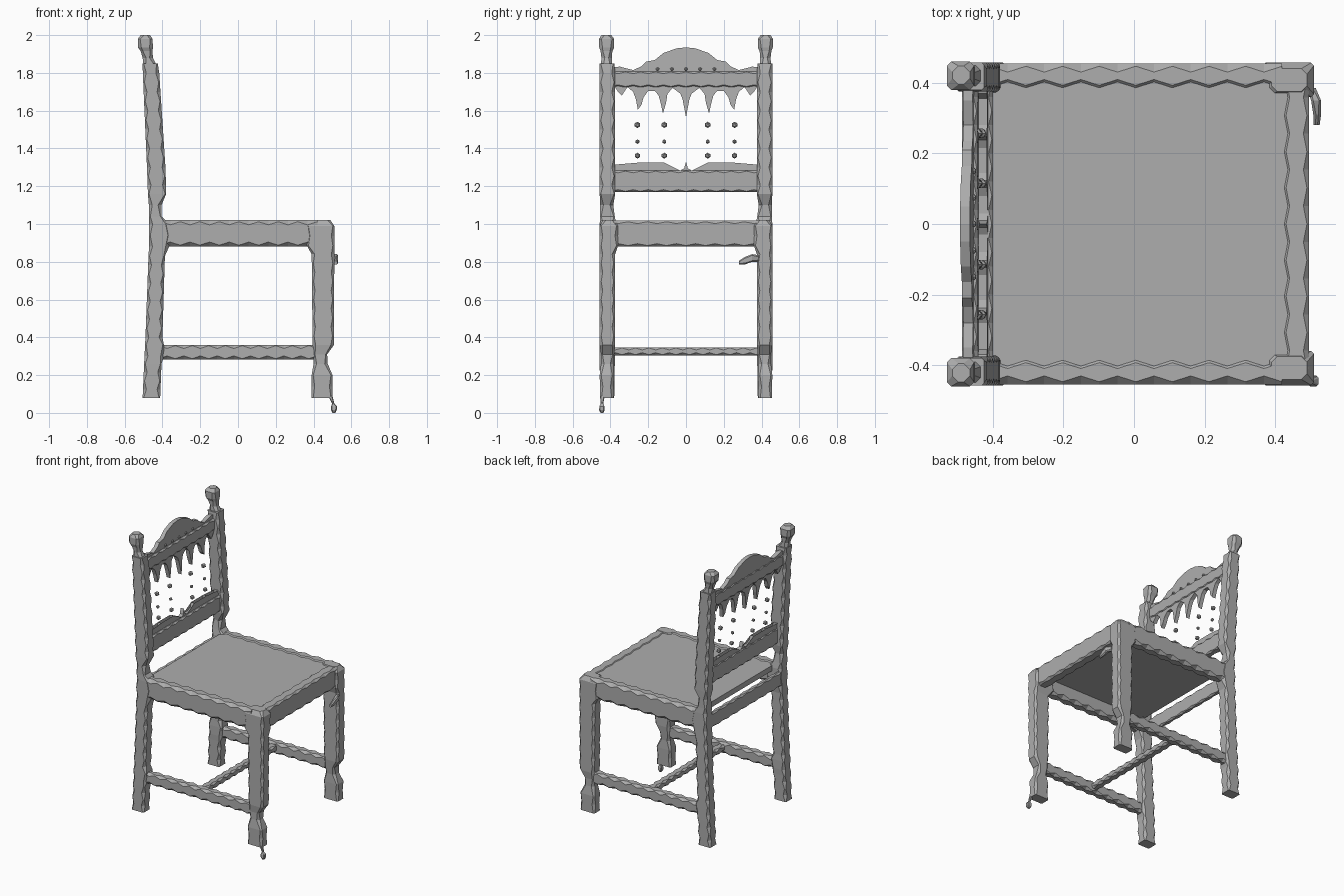
import bpy, bmesh, math

cube = bpy.data.objects.get("Cube")
if cube:
    bpy.data.objects.remove(cube, do_unlink=True)

grey = bpy.data.materials.new("plain grey")
grey.use_nodes = True
COL = (0.42, 0.42, 0.42, 1)
grey.diffuse_color = COL
grey.node_tree.nodes["Principled BSDF"].inputs["Base Color"].default_value = COL


def lean(z):
    """Depth position of the reclined backrest at height z."""
    return -0.422 - 0.08 * (z - 1.22)


def finish(name, bm, mirror=False):
    bmesh.ops.recalc_face_normals(bm, faces=bm.faces)
    me = bpy.data.meshes.new(name)
    bm.to_mesh(me)
    bm.free()
    me.materials.append(grey)
    ob = bpy.data.objects.new(name, me)
    bpy.context.collection.objects.link(ob)
    if mirror:
        mod = ob.modifiers.new("pair", "MIRROR")
        mod.use_axis = (False, True, False)
        mod.use_mirror_merge = False
    return ob


def carved_bar(name, axis, keys, mirror=False, step=0.05, chip=(0.006, 0.02)):
    """Bar along an axis; keys are (t, a0, a1, b0, b1). Chamfers alternate for a chip-carved edge."""
    rows = []
    for k0, k1 in zip(keys, keys[1:]):
        n = max(1, round((k1[0] - k0[0]) / step))
        for i in range(n):
            rows.append([p + (q - p) * i / n for p, q in zip(k0, k1)])
    rows.append(list(keys[-1]))
    order = {"x": lambda t, a, b: (t, a, b), "y": lambda t, a, b: (a, t, b),
             "z": lambda t, a, b: (a, b, t)}[axis]
    bm = bmesh.new()
    rings = []
    for i, (t, a0, a1, b0, b1) in enumerate(rows):
        c = min(chip[i % 2], 0.35 * (a1 - a0), 0.35 * (b1 - b0))
        pts = [(a0 + c, b0), (a1 - c, b0), (a1, b0 + c), (a1, b1 - c),
               (a1 - c, b1), (a0 + c, b1), (a0, b1 - c), (a0, b0 + c)]
        rings.append([bm.verts.new(order(t, a, b)) for a, b in pts])
    for r0, r1 in zip(rings, rings[1:]):
        for j in range(8):
            k = (j + 1) % 8
            bm.faces.new((r0[j], r0[k], r1[k], r1[j]))
    bm.faces.new(rings[0])
    bm.faces.new(rings[-1])
    return finish(name, bm, mirror)


def leaning_plate(name, half, thick):
    """Symmetric outline in y/z, given from bottom centre to top centre, following the recline."""
    outline = half + [(-y, z) for y, z in reversed(half) if y > 0]
    bm = bmesh.new()
    sides = [[bm.verts.new((lean(z) + s * thick / 2, y, z)) for y, z in outline] for s in (-1, 1)]
    for s in sides:
        bm.faces.new(s)
    n = len(outline)
    for i in range(n):
        j = (i + 1) % n
        bm.faces.new((sides[0][i], sides[0][j], sides[1][j], sides[1][i]))
    bmesh.ops.triangulate(bm, faces=[f for f in bm.faces if len(f.verts) > 4])
    return finish(name, bm)


def beads(name, spots):
    """Small faceted beads at (y, z, radius, x offset)."""
    bm = bmesh.new()
    for y, z, r, dx in spots:
        made = bmesh.ops.create_icosphere(bm, subdivisions=1, radius=r)["verts"]
        bmesh.ops.translate(bm, verts=made, vec=(lean(z) + dx, y, z))
    return finish(name, bm)


# Legs
carved_bar("front_legs", "z", [
    (0.08, .39, .50, .385, .455), (0.20, .39, .50, .383, .457), (0.26, .40, .475, .385, .45),
    (0.31, .40, .472, .38, .45), (0.36, .395, .508, .375, .457), (0.84, .39, .51, .375, .457),
    (0.885, .365, .51, .36, .457), (0.99, .365, .51, .36, .457), (1.02, .39, .49, .375, .44)],
    mirror=True, chip=(0.008, 0.016))
carved_bar("back_posts", "z", [
    (0.08, -.505, -.412, .38, .455), (0.26, -.497, -.405, .377, .457), (0.30, -.495, -.392, .375, .457),
    (0.36, -.492, -.392, .375, .457), (0.40, -.49, -.40, .377, .457), (0.83, -.474, -.387, .377, .457),
    (0.88, -.471, -.365, .37, .457), (1.00, -.47, -.365, .37, .457), (1.04, -.47, -.405, .377, .455),
    (1.10, -.472, -.405, .385, .455), (1.16, -.477, -.38, .375, .457), (1.30, -.482, -.384, .375, .457),
    (1.80, -.504, -.417, .375, .457), (1.85, -.505, -.425, .38, .457)],
    mirror=True, chip=(0.006, 0.018))
carved_bar("post_finials", "z", [
    (1.84, -.50, -.43, .39, .45), (1.88, -.505, -.45, .392, .448), (1.915, -.515, -.453, .39, .452),
    (1.935, -.53, -.45, .38, .46), (1.98, -.53, -.453, .38, .46), (2.0, -.515, -.465, .395, .448)],
    mirror=True, chip=(0.012, 0.018))

# Seat and aprons
carved_bar("side_aprons", "x", [(-.41, .385, .455, .88, 1.02), (.42, .385, .455, .88, 1.02)],
           mirror=True, step=0.052, chip=(0.008, 0.027))
carved_bar("front_apron", "y", [(-.41, .425, .496, .88, 1.018), (.41, .425, .496, .88, 1.018)],
           step=0.05, chip=(0.006, 0.016))
carved_bar("back_apron", "y", [(-.40, -.468, -.438, .88, .98), (.40, -.468, -.438, .88, .98)],
           chip=(0.003, 0.014))
carved_bar("seat_panel", "x", [(-.405, -.42, .42, .975, 1.013), (.47, -.42, .42, .975, 1.013)],
           step=1, chip=(0.002, 0.002))

# Stretchers joined in an H
carved_bar("side_stretchers", "x", [(-.42, .39, .445, .283, .36), (.42, .39, .445, .283, .36)],
           mirror=True, step=0.045, chip=(0.004, 0.019))
carved_bar("cross_stretcher", "y", [(-.41, -.025, .025, .305, .347), (.41, -.025, .025, .305, .347)],
           step=0.035, chip=(0.003, 0.014))

# Backrest rails
carved_bar("lower_back_rail", "y", [(-.40, -.445, -.40, 1.17, 1.283), (.40, -.445, -.40, 1.17, 1.283)],
           step=0.04, chip=(0.003, 0.012))
carved_bar("upper_back_rail", "y", [(-.40, -.487, -.443, 1.725, 1.808), (.40, -.487, -.443, 1.725, 1.808)],
           step=0.04, chip=(0.003, 0.012))

# Crest with arched top and pendant tips
leaning_plate("carved_crest", [
    (0, 1.565), (.018, 1.66), (.03, 1.69), (.07, 1.72), (.098, 1.69), (.106, 1.64), (.122, 1.585),
    (.134, 1.64), (.145, 1.68), (.165, 1.705), (.20, 1.705), (.225, 1.67), (.236, 1.63), (.255, 1.605),
    (.265, 1.66), (.28, 1.70), (.31, 1.725), (.34, 1.68), (.36, 1.70), (.39, 1.745), (.39, 1.83),
    (.35, 1.833), (.28, 1.815), (.235, 1.835), (.21, 1.86), (.165, 1.868), (.12, 1.905),
    (.05, 1.93), (0, 1.935)], 0.028)

# Pointed tips standing on the lower rail
tips = [(0, 1.26), (.39, 1.26), (.39, 1.32), (.37, 1.315), (.355, 1.283)]
for y in (.25, .115):
    tips += [(y + .03, 1.283), (y + .008, 1.295), (y, 1.325), (y - .012, 1.295), (y - .035, 1.283)]
leaning_plate("lower_rail_tips", tips + [(.03, 1.283), (.01, 1.295), (0, 1.33)], 0.026)

# Spindle beads and crest studs
beads("spindle_beads", [(s * y, z, r, 0) for s in (-1, 1) for y in (.115, .257)
                        for z, r in ((1.362, .016), (1.436, .012), (1.525, .017))])
beads("crest_studs", [(.075 * i, 1.82, .01, .014) for i in range(-2, 3)])

# Small hanging scraps on the front legs
carved_bar("leg_tab", "y", [(.28, .508, .526, .785, .805), (.31, .508, .53, .785, .825),
                            (.35, .502, .53, .80, .84), (.385, .49, .515, .80, .835)])
carved_bar("foot_drip", "z", [(0, .50, .515, -.452, -.438), (.015, .493, .523, -.46, -.43),
                              (.035, .493, .523, -.458, -.432), (.05, .498, .51, -.452, -.438),
                              (.09, .478, .50, -.455, -.43)], chip=(0.004, 0.006))
